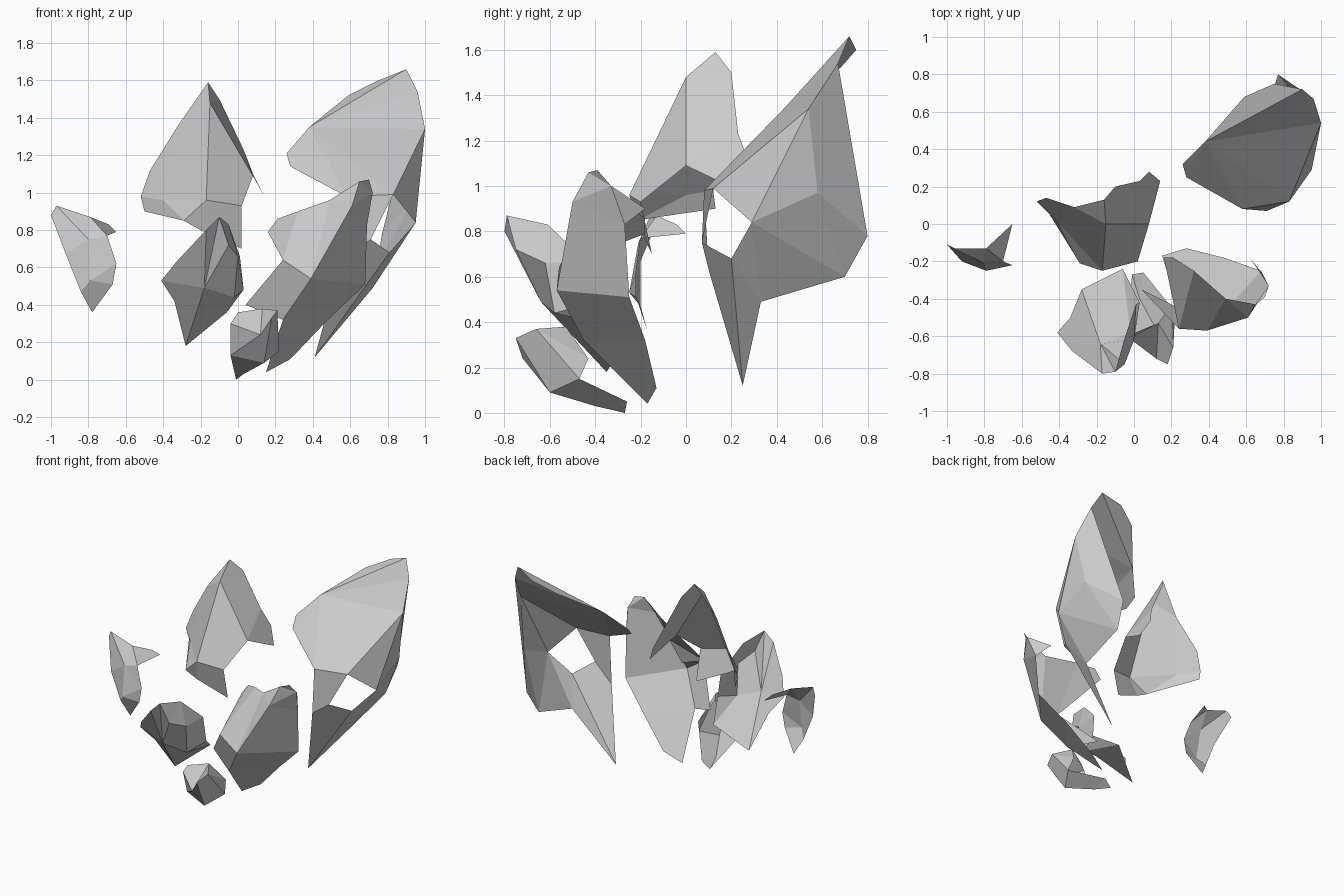
import bpy
import bmesh


def shard(name, points, facets):
    """Open, faceted shell: points joined by flat facets."""
    bm = bmesh.new()
    vs = [bm.verts.new(p) for p in points]
    for f in facets:
        bm.faces.new([vs[i] for i in f])
    bmesh.ops.recalc_face_normals(bm, faces=bm.faces[:])
    bmesh.ops.triangulate(bm, faces=[f for f in bm.faces if len(f.verts) > 4])
    mesh = bpy.data.meshes.new(name)
    bm.to_mesh(mesh)
    bm.free()
    obj = bpy.data.objects.new(name, mesh)
    bpy.context.collection.objects.link(obj)
    return obj


# Tall shard on the right: leaning panel, side wall, lower tip, open window
shard("large_right_shard",
      [(.26, .32, 1.21), (.38, .44, 1.35), (.59, .68, 1.52), (.9, .72, 1.66),
       (.96, .67, 1.54), (1, .54, 1.34), (.95, .29, .84), (.83, .12, .99),
       (.58, .08, .98), (.28, .25, 1.14), (.94, .58, .97), (.77, .8, .78),
       (.74, .7, .6), (.72, .33, .49), (.81, .2, .68), (.71, .07, .75),
       (.55, .1, .63), (.41, .25, .12), (.75, .75, 1.6)],
      [(9, 0, 1, 3, 4, 5, 7, 8), (1, 2, 18, 3), (7, 5, 6), (6, 5, 10),
       (5, 4, 11, 10), (6, 10, 11, 12, 13), (6, 13, 14), (14, 13, 17),
       (14, 17, 16, 15), (8, 7, 15, 16)])

# Pointed shard in the upper middle: two wings on a central ridge
shard("upper_middle_shard",
      [(-.16, .13, 1.59), (-.1, .2, 1.5), (.03, .23, 1.23), (.08, .28, 1.1),
       (.14, .23, .98), (.02, -.2, .93), (.02, -.15, .7), (-.17, -.25, .96),
       (-.2, -.2, .8), (-.29, -.21, .85), (-.5, .13, .9), (-.52, .12, .98),
       (-.47, .14, 1.12), (-.32, .09, 1.36), (-.4, 0, .96), (-.15, 0, 1.48),
       (.08, 0, 1.09)],
      [(0, 13, 15), (15, 13, 14, 7), (13, 12, 11, 14), (14, 11, 10, 9), (14, 9, 7),
       (7, 9, 8), (7, 8, 6, 5), (15, 7, 5, 16), (15, 16, 2, 1), (15, 1, 0),
       (16, 4, 3, 2)])

# Middle right shard: upward panel, steep right flank, lower tongue, back flap
shard("middle_right_shard",
      [(.7, -.39, 1.07), (.65, -.43, 1.06), (.49, -.4, .96), (.32, -.25, .9),
       (.21, -.18, .86), (.16, -.18, .79), (.04, -.35, .4), (.24, -.45, .32),
       (.15, -.17, .04), (.28, -.13, .11), (.48, -.18, .32), (.68, -.25, .51),
       (.69, -.27, .83), (.72, -.33, 1.0), (.39, -.57, .54), (.24, -.56, .64),
       (.61, -.5, .93), (.62, -.18, .9)],
      [(15, 5, 4, 3), (15, 3, 2, 14), (14, 2, 16), (16, 2, 1), (16, 1, 0, 13, 12),
       (14, 16, 12, 11), (15, 14, 7, 6), (14, 11, 10, 7), (7, 10, 9, 8),
       (13, 17, 12)])

# Lower middle shard: shield overhanging at the top, right wall running back
shard("lower_middle_shard",
      [(-.1, -.79, .87), (-.17, -.8, .8), (-.33, -.68, .63), (-.41, -.58, .53),
       (-.34, -.5, .42), (-.28, -.35, .18), (-.06, -.24, .36), (.03, -.42, .48),
       (.01, -.43, .66), (-.05, -.61, .83), (-.18, -.64, .49), (-.02, -.58, .44),
       (-.05, -.75, .72), (0, -.62, .66)],
      [(1, 2, 3, 10), (0, 1, 10), (0, 10, 12), (10, 11, 13, 12), (0, 12, 9),
       (12, 13, 9), (9, 13, 8), (13, 11, 7, 8), (3, 10, 5, 4), (10, 11, 6, 5),
       (11, 7, 6)])

# Small shard at the bottom: cup with a floor running back
shard("small_bottom_shard",
      [(-.04, -.6, .3), (0, -.6, .36), (.13, -.53, .38), (.21, -.66, .37),
       (.18, -.75, .33), (.22, -.47, .15), (.14, -.6, .09), (.03, -.4, .03),
       (-.01, -.27, 0), (-.04, -.55, .13), (.12, -.72, .24), (.05, -.26, .05),
       (.2, -.43, .24)],
      [(0, 1, 2, 10), (2, 3, 4, 10), (0, 10, 9), (10, 4, 6, 9), (4, 3, 5, 6),
       (9, 6, 7, 8), (6, 5, 11, 7), (7, 11, 8), (3, 2, 12), (3, 12, 5)])

# Narrow shard on the far left
shard("left_shard",
      [(-1, -.11, .88), (-.97, -.13, .93), (-.79, -.13, .87), (-.69, -.04, .83),
       (-.65, 0, .79), (-.7, -.2, .77), (-.65, -.22, .62), (-.67, -.22, .51),
       (-.78, -.17, .36), (-.84, -.2, .47), (-.92, -.2, .67), (-.79, -.25, .53),
       (-.8, -.21, .75)],
      [(0, 1, 12, 10), (1, 2, 12), (2, 3, 4, 5), (2, 5, 12), (12, 5, 6, 7, 11),
       (10, 12, 11, 9), (9, 11, 7, 8)])
